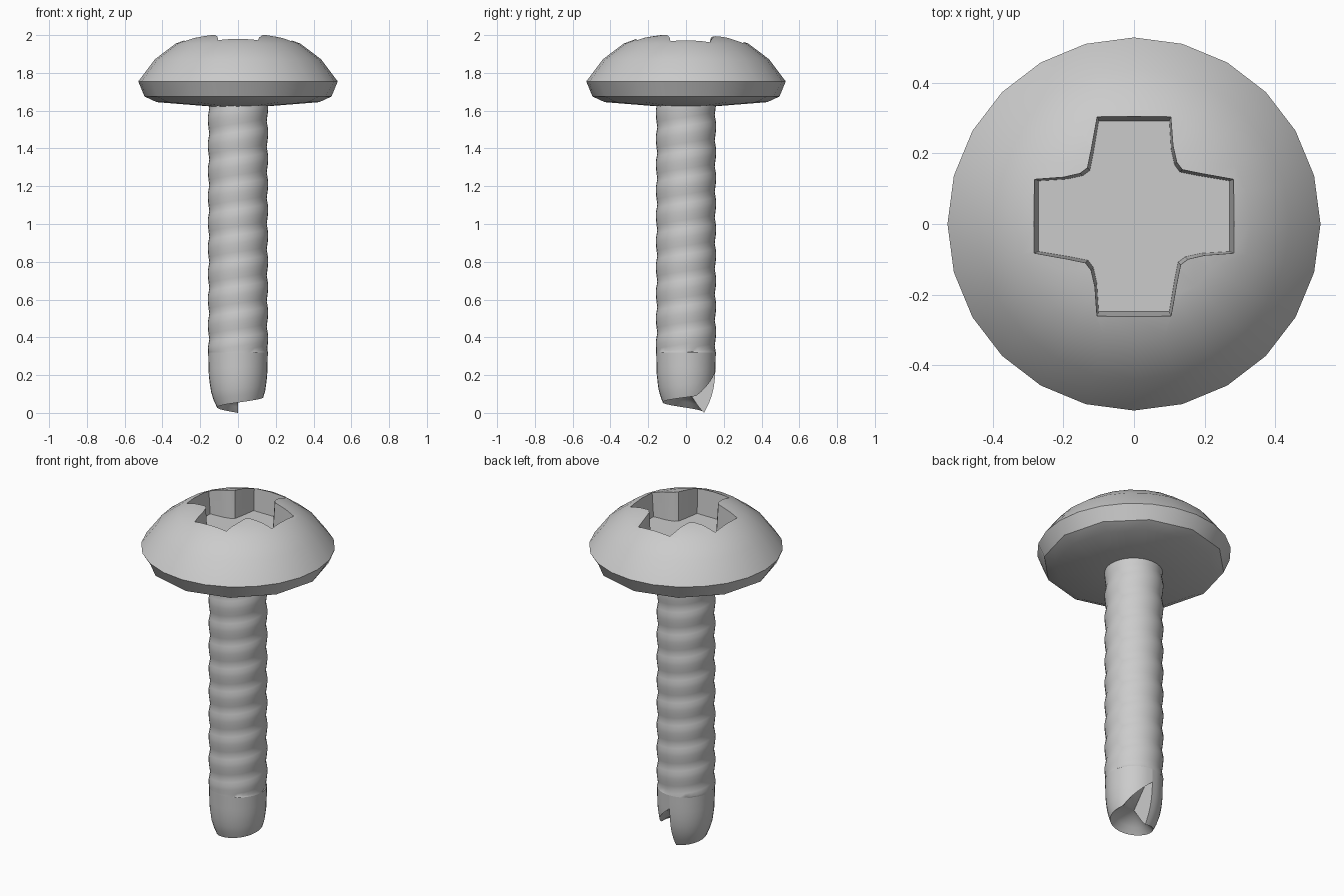
import bpy, bmesh
from math import pi, sin, cos

if "Cube" in bpy.data.objects:
    bpy.data.objects.remove(bpy.data.objects["Cube"])


def finish(name, bm, angle=40):
    bmesh.ops.remove_doubles(bm, verts=bm.verts, dist=1e-5)
    bmesh.ops.recalc_face_normals(bm, faces=bm.faces)
    me = bpy.data.meshes.new(name)
    bm.to_mesh(me)
    bm.free()
    ob = bpy.data.objects.new(name, me)
    bpy.context.collection.objects.link(ob)
    if angle:
        smooth(ob, angle)
    return ob


def smooth(ob, angle):
    bpy.ops.object.select_all(action='DESELECT')
    ob.select_set(True)
    bpy.context.view_layer.objects.active = ob
    bpy.ops.object.shade_smooth_by_angle(angle=angle * pi / 180)


def bridge(bm, a, b):
    n = len(a)
    for j in range(n):
        bm.faces.new((a[j], a[(j + 1) % n], b[(j + 1) % n], b[j]))


# Domed head: 24-sided dome, 12-sided underside
N = 24
profile = [(0.14, 1.622, True), (0.43, 1.645, True), (0.495, 1.675, True),
           (0.528, 1.755, False), (0.44, 1.872, False), (0.33, 1.955, False),
           (0.25, 1.985, False), (0.18, 2.0, False), (0.08, 2.003, False)]
bm = bmesh.new()
rings = []
for r, z, coarse in profile:
    ring = []
    for j in range(N):
        k = cos(pi / 12) if coarse and j % 2 else 1
        t = 2 * pi * j / N
        ring.append(bm.verts.new((r * k * cos(t), r * k * sin(t), z)))
    rings.append(ring)
for a, b in zip(rings, rings[1:]):
    bridge(bm, a, b)
bm.faces.new(rings[0])
bm.faces.new(rings[-1])
head = finish("head", bm, 0)

# Cross recess cutter with chamfered inner corners and tapered sides
quarter = [(0.27, -0.1), (0.27, 0.1), (0.18, 0.115), (0.13, 0.125), (0.115, 0.145), (0.105, 0.19)]
cross = []
for q in range(4):
    c, s = cos(q * pi / 2), sin(q * pi / 2)
    cross += [(x * c - y * s, x * s + y * c) for x, y in quarter]
bm = bmesh.new()
levels = [[bm.verts.new((x * k, y * k + 0.022, z)) for x, y in cross]
          for k, z in ((1.0, 1.83), (1.09, 2.1))]
bridge(bm, *levels)
bm.faces.new(levels[0])
bm.faces.new(levels[1])
cutter = finish("recess_cutter", bm, 0)
cutter.hide_render = True
mod = head.modifiers.new("recess", 'BOOLEAN')
mod.operation = 'DIFFERENCE'
mod.solver = 'EXACT'
mod.object = cutter
bpy.context.view_layer.objects.active = head
bpy.ops.object.modifier_apply(modifier="recess")
bpy.data.objects.remove(cutter)
smooth(head, 35)

# Shank with shallow right-hand helical thread
SEG, STEPS, PITCH, LOW, HIGH = 32, 6, 0.136, 0.32, 1.65
wave = [0.152, 0.155, 0.158, 0.160, 0.160, 0.156]
bm = bmesh.new()
rows = []
for i in range(-STEPS, int((HIGH - LOW) / PITCH * STEPS) + 2):
    row = []
    for j in range(SEG + 1):
        t = 2 * pi * j / SEG
        z = LOW + PITCH * (i / STEPS + t / (2 * pi))
        r = wave[i % STEPS]
        if z <= LOW or z >= HIGH:
            z, r = min(max(z, LOW), HIGH), 0.158
        row.append(bm.verts.new((r * cos(t), r * sin(t), z)))
    rows.append(row)
for a, b in zip(rows, rows[1:]):
    for j in range(SEG):
        bm.faces.new((a[j], a[j + 1], b[j + 1], b[j]))
bmesh.ops.dissolve_degenerate(bm, dist=1e-5, edges=bm.edges)
finish("threaded_shank", bm, 50)

# Cutting tip: tapered wall ending in a spiral lip with one step, hollow inside
taper = [(0.0, 0.095), (0.03, 0.112), (0.07, 0.13), (0.12, 0.145), (0.2, 0.155), (0.32, 0.158)]


def tip_radius(z):
    for (z0, r0), (z1, r1) in zip(taper, taper[1:]):
        if z <= z1:
            return r0 + (r1 - r0) * (z - z0) / (z1 - z0)
    return taper[-1][1]


def lip(s):
    return 0.0 + 0.11 * s + max(0, s - 0.82) / 0.18 * 0.13


bm = bmesh.new()
rows = []
for i in range(8):
    row = []
    for j in range(SEG + 1):
        s = j / SEG
        t = pi / 2 + 2 * pi * s
        e = lip(s)
        z = e + (LOW - e) * i / 7
        r = tip_radius(z)
        row.append(bm.verts.new((r * cos(t), r * sin(t), z)))
    rows.append(row)
inner = []
for j in range(SEG + 1):
    s = j / SEG
    t = pi / 2 + 2 * pi * s
    r = 0.72 * tip_radius(lip(s))
    inner.append(bm.verts.new((r * cos(t), r * sin(t), lip(s) + 0.03)))
rows.insert(0, inner)
for a, b in zip(rows, rows[1:]):
    for j in range(SEG):
        bm.faces.new((a[j], a[j + 1], b[j + 1], b[j]))
centre = bm.verts.new((0, 0, 0.13))
for j in range(SEG):
    bm.faces.new((inner[j + 1], inner[j], centre))
# Step wall closing the spiral
bm.faces.new((centre, inner[0], inner[SEG]))
bm.faces.new((inner[0], rows[1][0], rows[1][SEG], inner[SEG]))
for i in range(1, len(rows) - 2):
    bm.faces.new((rows[i][0], rows[i + 1][0], rows[i + 1][SEG], rows[i][SEG]))
finish("cutting_tip", bm, 40)
